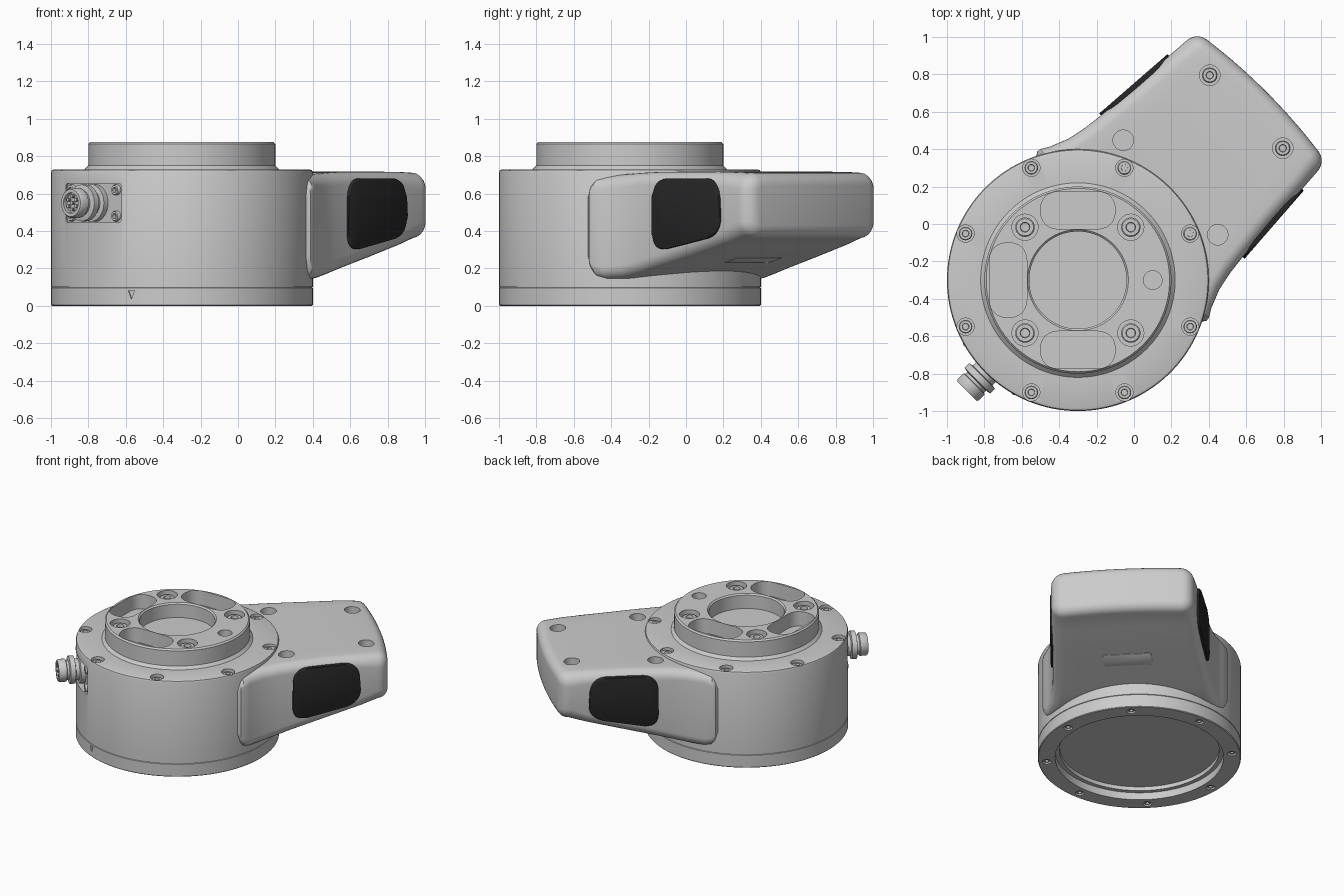
import bpy, bmesh
from math import pi, sin, cos, radians
from mathutils import Matrix, Vector

if "Cube" in bpy.data.objects:
    bpy.data.objects.remove(bpy.data.objects["Cube"])

C = Matrix.Translation((-0.3, -0.3, 0))        # drum axis
F = C @ Matrix.Rotation(pi / 4, 4, 'Z')        # handle frame: x outwards, y sideways
DOWN = Matrix.Rotation(pi, 4, 'X')


def T(x, y, z):
    return Matrix.Translation((x, y, z))


def finish(bm, name, m=None, angle=35):
    bmesh.ops.recalc_face_normals(bm, faces=bm.faces)
    me = bpy.data.meshes.new(name)
    bm.to_mesh(me)
    bm.free()
    if m is not None:
        me.transform(m)
        if m.determinant() < 0:
            me.flip_normals()
    ob = bpy.data.objects.new(name, me)
    bpy.context.collection.objects.link(ob)
    smooth(ob, angle)
    return ob


def select(ob):
    bpy.ops.object.select_all(action='DESELECT')
    ob.select_set(True)
    bpy.context.view_layer.objects.active = ob


def smooth(ob, angle=35):
    select(ob)
    bpy.ops.object.shade_smooth_by_angle(angle=radians(angle))


def lathe(name, profile, m, n=24):
    bm = bmesh.new()
    vs = [bm.verts.new((r, 0, z)) for r, z in profile]
    es = [bm.edges.new(p) for p in zip(vs, vs[1:])]
    bmesh.ops.spin(bm, geom=vs + es, axis=(0, 0, 1), cent=(0, 0, 0),
                   angle=2 * pi, steps=n, use_duplicate=False)
    bmesh.ops.remove_doubles(bm, verts=bm.verts, dist=1e-5)
    return finish(bm, name, m)


def prism(name, pts, z0, z1, m, bevel=0):
    bm = bmesh.new()
    lo = [bm.verts.new((x, y, z0)) for x, y in pts]
    hi = [bm.verts.new((x, y, z1)) for x, y in pts]
    bm.faces.new(lo)
    top = bm.faces.new(hi)
    for i in range(len(pts)):
        j = (i + 1) % len(pts)
        bm.faces.new((lo[i], lo[j], hi[j], hi[i]))
    if bevel:
        bmesh.ops.bevel(bm, geom=list(top.edges), offset=bevel, segments=3,
                        profile=0.5, affect='EDGES')
    return finish(bm, name, m)


def rounded(corners, r, n=6):
    """Polygon with its corners rounded by quadratic curves."""
    out, k = [], len(corners)
    P = [Vector(c) for c in corners]
    for i, p in enumerate(P):
        a = p + (P[i - 1] - p).normalized() * r
        b = p + (P[(i + 1) % k] - p).normalized() * r
        for s in range(n + 1):
            t = s / n
            out.append(tuple(a * (1 - t) ** 2 + p * (1.8 * t * (1 - t))
                             + (a + b) * 0.1 * t * (1 - t) + b * t ** 2))
    return out


def rect(hx, hy):
    return [(-hx, -hy), (hx, -hy), (hx, hy), (-hx, hy)]


def hole(r, depth, m):
    return lathe("cutter", [(0, -depth), (r, -depth), (r, 0.1), (0, 0.1)], m)


def screw(name, r, m):
    return lathe(name, [(0, -.06), (r, -.06), (r, -.006), (r * .88, 0),
                        (r * .5, 0), (r * .45, -.02), (0, -.02)], m)


def cut(target, cutters):
    bm = bmesh.new()
    for c in cutters:
        bm.from_mesh(c.data)
        bpy.data.objects.remove(c)
    tool = finish(bm, "cutter")
    tool.hide_render = True
    mod = target.modifiers.new("cut", 'BOOLEAN')
    mod.object, mod.solver = tool, 'EXACT'
    select(target)
    bpy.ops.object.modifier_apply(modifier=mod.name)
    bpy.data.objects.remove(tool)
    smooth(target)


# Drum housing with base recess, seam groove, flange and centre bore
drum = lathe("drum_housing", [
    (0, .085), (.55, .085), (.55, .055), (.58, .055), (.58, 0), (.695, 0), (.7, .005),
    (.7, .096), (.696, .098), (.696, .1), (.7, .102), (.7, .712), (.695, .725),
    (.682, .73), (.52, .73), (.5, .75), (.5, .865), (.49, .876), (.27, .876),
    (.26, .866), (.26, .765), (0, .765)], C, 128)
cutters = []

# Screws around the top rim, on the flange and under the base
for k in range(8):
    a = pi / 8 + k * pi / 4
    m = C @ T(.65 * cos(a), .65 * sin(a), .73)
    cutters.append(hole(.046, .06, m))
    screw("rim_screw", .036, m @ T(0, 0, -.015))
    b = k * pi / 4
    m = C @ T(.64 * cos(b), .64 * sin(b), 0) @ DOWN
    cutters.append(hole(.03, .03, m))
    screw("base_screw", .025, m @ T(0, 0, -.006))
for k in range(4):
    a = pi / 4 + k * pi / 2
    m = C @ T(.4 * cos(a), .4 * sin(a), .876)
    cutters.append(hole(.07, .06, m))
    screw("flange_screw", .052, m @ T(0, 0, -.02))

# Flange pockets and locating hole
for k in (1, 2, 3):
    m = C @ Matrix.Rotation(k * pi / 2, 4, 'Z') @ T(.373, 0, .876)
    cutters.append(prism("cutter", rounded(rect(.1, .2), .095), -.11, .1, m))
cutters.append(hole(.05, .08, C @ T(.4, 0, .876)))

# Connector flat and index mark on the drum side
S = F @ T(-.67, 0, .55) @ Matrix.Rotation(-pi / 2, 4, 'Y')   # z points out of the drum
cutters.append(prism("cutter", rounded(rect(.105, .21), .02), -.012, .1, S))
M = C @ Matrix.Rotation(-radians(22.7), 4, 'Z') @ T(0, -.69, .06) @ Matrix.Rotation(pi / 2, 4, 'X')
cutters.append(prism("cutter", [(-.018, .022), (0, -.025), (.018, .022)], 0, .1, M))
cut(drum, cutters)

# Round cable connector with pins and plate screws
lathe("connector", [
    (0, -.03), (.1, -.03), (.1, .02), (.075, .025), (.075, .05), (.098, .055), (.098, .09),
    (.07, .095), (.07, .11), (.08, .115), (.08, .16), (.073, .17), (.055, .17),
    (.055, .145), (0, .145)], S, 40)
for k in range(7):
    r = .035 if k else 0
    lathe("connector_pin", [(0, .14), (.009, .14), (.009, .165), (0, .168)],
          S @ T(r * cos(k * pi / 3), r * sin(k * pi / 3), 0), 10)
for x in (-.07, .07):
    for y in (-.168, .168):
        screw("connector_screw", .028, S @ T(x, y, .008))

# Handle lofted from rounded sections: distance, half width, bottom, top, corner radius
sections = [(.25, .61, .24, .62, .07), (.318, .63, .20, .645, .07), (.332, .64, .175, .665, .07),
            (.352, .638, .152, .682, .07), (.40, .610, .138, .695, .07), (.5, .570, .148, .705, .07),
            (.6, .549, .17, .712, .07), (.7, .537, .197, .716, .07), (.95, .515, .26, .718, .075),
            (1.2, .503, .328, .716, .08)]
R = .07
for i in range(7):
    t = i / 6 * pi / 2
    d = R * (1 - cos(t))
    sections.append((1.315 + R * sin(t), .495 - d, .362 + d, .712 - d, .09 - d))
bm = bmesh.new()
rings = []
for u, w, zb, zt, r in sections:
    cols = [(-w + r - r * cos(k * pi / 12), r - r * sin(k * pi / 12)) for k in range(7)]
    mid = [((-1 + k / 5) * (w - r), 0) for k in range(1, 10)]
    cols = cols + mid + [(-v, dz) for v, dz in reversed(cols)]
    bend = [u + .04 * (1 - (v / .5) ** 2) if abs(v) < .5 else u for v, _ in cols]
    rings.append(([bm.verts.new((x, v, zt - dz)) for x, (v, dz) in zip(bend, cols)],
                  [bm.verts.new((x, v, zb + dz)) for x, (v, dz) in zip(bend, cols)]))
n = len(cols)
for (t0, b0), (t1, b1) in zip(rings, rings[1:]):
    for i in range(n - 1):
        bm.faces.new((t0[i], t0[i + 1], t1[i + 1], t1[i]))
        bm.faces.new((b0[i], b1[i], b1[i + 1], b0[i + 1]))
    for i in (0, n - 1):
        bm.faces.new((t0[i], t1[i], b1[i], b0[i]))
for t, b in (rings[0], rings[-1]):
    for i in range(n - 1):
        bm.faces.new((t[i], t[i + 1], b[i + 1], b[i]))
handle = finish(bm, "handle", F, 50)

# Handle wells: screws in the outer pair, inner pair left open
wells = []
for s in (-1, 1):
    for u, v in ((.70, .357), (1.273, .276)):
        m = F @ T(u, s * v, .715)
        wells.append(hole(.055, .1, m))
        if u > 1:
            screw("handle_screw", .04, m @ T(0, 0, -.08))
cut(handle, wells)

# Dark grip pads on both sides of the handle
black = bpy.data.materials.new("dark_rubber")
black.diffuse_color = (.02, .02, .02, 1)
black.use_nodes = True
black.node_tree.nodes["Principled BSDF"].inputs["Base Color"].default_value = black.diffuse_color
outline = rounded([(.71, .285), (1.2, .38), (1.18, .682), (.715, .682)], .1)
for s in (-1, 1):
    tilt = Matrix(((1, 0, 0, 0), (-.07 * s, 0, s, .587 * s), (0, 1, 0, 0), (0, 0, 0, 1)))
    pad = prism("grip_pad", outline, -.05, .012, F @ tilt, .012)
    pad.data.materials.append(black)

# Small plate under the handle
prism("underside_plate", rounded(rect(.055, .17), .02), -.02, .004,
      F @ T(.93, 0, .246) @ Matrix.Rotation(-radians(14), 4, 'Y') @ DOWN, .002)
